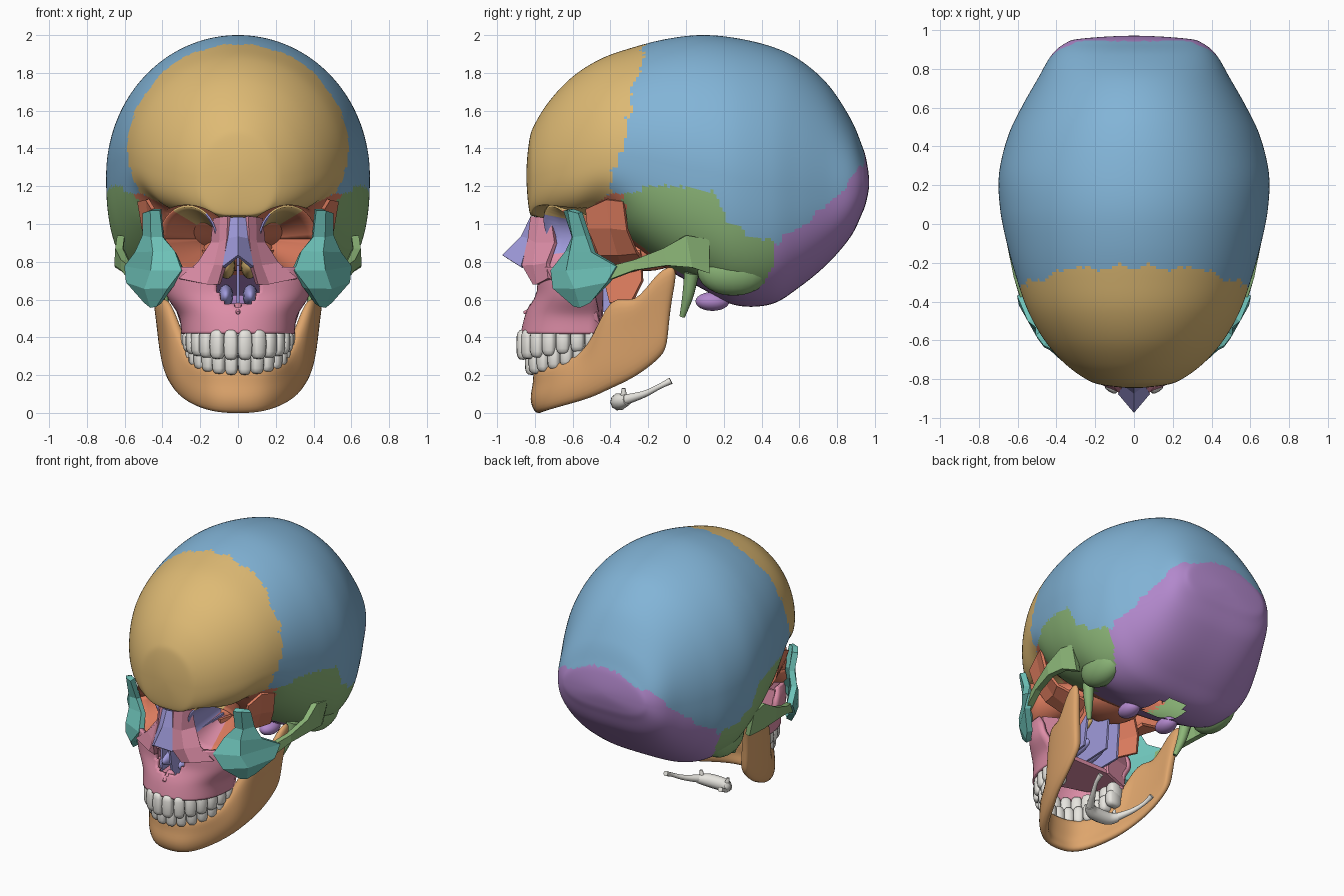
import bpy, bmesh, math
from mathutils import Vector, Matrix

if "Cube" in bpy.data.objects:
    bpy.data.objects.remove(bpy.data.objects["Cube"])


def material(name, *rgb):
    m = bpy.data.materials.new(name)
    m.diffuse_color = [((c / 255 + .055) / 1.055) ** 2.4 for c in rgb] + [1]
    m.use_nodes = True
    m.node_tree.nodes["Principled BSDF"].inputs["Base Color"].default_value = m.diffuse_color
    return m


BLUE = material("blue", 130, 180, 215)
GOLD = material("gold", 222, 186, 116)
GREEN = material("green", 140, 182, 120)
PURPLE = material("purple", 178, 136, 204)
TEAL = material("teal", 110, 195, 185)
PINK = material("pink", 222, 142, 168)
LAVENDER = material("lavender", 160, 155, 220)
RED = material("coral", 222, 125, 95)
PEACH = material("peach", 222, 165, 108)
WHITE = material("ivory", 232, 230, 224)


def spline(pts, n):
    """Catmull-Rom through pts; the two end points only steer the tangents."""
    out = []
    for a, b, c, d in zip(pts, pts[1:], pts[2:], pts[3:]):
        for k in range(n):
            t = k / n
            out.append([.5 * (2 * q + (r - p) * t + (2 * p - 5 * q + 4 * r - s) * t * t
                              + (3 * q - p - 3 * r + s) * t ** 3) for p, q, r, s in zip(a, b, c, d)])
    return out + [list(pts[-2])]


def lerp(table, v):
    for (a, fa), (b, fb) in zip(table, table[1:]):
        if v <= b:
            return fa + (fb - fa) * max(0, (v - a) / (b - a))
    return table[-1][1]


def add(name, data, mats, mirror=False):
    for m in mats:
        data.materials.append(m)
    ob = bpy.data.objects.new(name, data)
    bpy.context.collection.objects.link(ob)
    if mirror:
        ob.modifiers.new("mirror", 'MIRROR')
    return ob


def mesh(name, verts, faces, mats, mirror=False, flat=False):
    used = {v: i for i, v in enumerate(dict.fromkeys(v for f in faces for v in f))}
    me = bpy.data.meshes.new(name)
    me.from_pydata([verts[v] for v in used], [], [[used[v] for v in f] for f in faces])
    if not flat:
        me.shade_smooth()
    return add(name, me, mats, mirror)


def sheet(name, rows, mats, thick, sub=2, mirror=True, skip=None):
    """Thick plate through rows of points; small unsmoothed plates stay faceted."""
    n = len(rows[0])
    verts = [Vector(p) for r in rows for p in r]
    faces = [(i * n + j, i * n + j + 1, i * n + n + j + 1, i * n + n + j)
             for i in range(len(rows) - 1) for j in range(n - 1)]
    if skip:
        faces = [f for f in faces if not skip(sum((verts[v] for v in f), Vector()) / 4)]
    ob = mesh(name, verts, faces, mats, mirror, sub == 0 and n < 10)
    s = ob.modifiers.new("thickness", 'SOLIDIFY')
    s.thickness, s.offset = thick, 0
    if sub:
        m = ob.modifiers.new("smooth", 'SUBSURF')
        m.levels = m.render_levels = sub
    return ob


def tube(name, pts, mat, mirror=True):
    cu = bpy.data.curves.new(name, 'CURVE')
    cu.dimensions, cu.bevel_depth, cu.bevel_resolution, cu.use_fill_caps = '3D', 1, 3, True
    path = spline([pts[0]] + pts + [pts[-1]], 5)
    sp = cu.splines.new('POLY')
    sp.points.add(len(path) - 1)
    for p, (x, y, z, r) in zip(sp.points, path):
        p.co, p.radius = (x, y, z, 1), r
    return add(name, cu, [mat], mirror)


def ellipsoid(name, centre, radii, mat, mirror=True):
    bm = bmesh.new()
    bmesh.ops.create_uvsphere(bm, u_segments=20, v_segments=12, radius=1,
                              matrix=Matrix.Translation(centre) @ Matrix.Diagonal((*radii, 1)))
    me = bpy.data.meshes.new(name)
    bm.to_mesh(me)
    bm.free()
    me.shade_smooth()
    return add(name, me, [mat], mirror)


# Cranial vault: sections of y, top z, bottom z, half width, height of widest point
SECTIONS = [(-.845, 1.26, 1.26, 0, 1.26), (-.83, 1.44, 1.07, .16, 1.25), (-.80, 1.53, 1.04, .245, 1.25),
            (-.72, 1.655, 1.03, .355, 1.27), (-.60, 1.78, 1.03, .46, 1.3), (-.45, 1.875, 1.03, .545, 1.34),
            (-.28, 1.935, .89, .605, 1.35), (-.10, 1.98, .76, .655, 1.32), (.08, 2.0, .66, .69, 1.28),
            (.26, 1.985, .57, .695, 1.24), (.45, 1.94, .575, .65, 1.2), (.60, 1.87, .665, .58, 1.18),
            (.75, 1.74, .79, .495, 1.17), (.87, 1.56, .93, .425, 1.18), (.93, 1.42, 1.05, .355, 1.2),
            (.955, 1.34, 1.12, .27, 1.21), (.97, 1.22, 1.22, 0, 1.22)]
CORONAL = [(1.16, -.4), (1.29, -.39), (1.42, -.32), (1.66, -.29), (1.95, -.22)]
SQUAMOUS = [(-.4, 1.14), (-.32, 1.16), (-.17, 1.2), (0, 1.21), (.15, 1.17), (.21, 1.03), (.34, .93), (.47, .9)]
LAMBDOID = [(.47, .9), (.6, .97), (.68, 1.05), (.79, 1.13), (.87, 1.24), (.95, 1.33)]
MASTOID = [(.12, .5), (.18, .62), (.41, .68), (.47, .8)]


def bone(c):
    """Which bone a point of the vault belongs to, with jagged sutures."""
    x, y, z = c
    ax = abs(x)
    jag = .011 * math.sin(70 * z + 50 * ax) + .008 * math.sin(131 * (ax + y))
    if z < .8 and (x / .12) ** 2 + ((y - .3) / .16) ** 2 < 1:
        return None
    if z < 1 and ax < (.33 if y < .05 else .42) and y < .47:
        return "sphenoid_base" if y < -.05 else "occipital"
    if -.52 < y < -.33 + jag and z < 1.16 + .67 * min(0, y + .4):
        return "sphenoid_base"
    if y < lerp(CORONAL, z) + jag:
        return "frontal"
    peak = .09 * max(0, 1 - ax / .25) if y > .8 else 0
    if z < (lerp(LAMBDOID, y) + jag + peak if y > .47 else lerp(MASTOID, y)):
        return "occipital"
    if y <= .47 and z < lerp(SQUAMOUS, y) + jag:
        return "temporal_right" if x > 0 else "temporal_left"
    return "parietal_right" if x > .015 * math.sin(40 * y) else "parietal_left"


def cranium(segs=240):
    flip = lambda s: (s[0], s[2], s[1], -s[3], s[4])
    rows = spline([flip(SECTIONS[1])] + SECTIONS + [flip(SECTIONS[-2])], 11)
    verts, groups = [], {}
    for y, top, bot, w, mid in rows:
        for k in range(segs):
            c, s = math.cos(math.tau * k / segs), math.sin(math.tau * k / segs)
            if s >= 0:
                x, z = w * c, mid + (top - mid) * s
            else:
                x, z = w * math.copysign(abs(c) ** .6, c), mid - (mid - bot) * abs(s) ** .8
            # hollow of the temple and arch of the brow
            x *= 1 - .09 * math.exp(-((y + .42) / .1) ** 2 - ((z - 1.05) / .12) ** 2)
            if y < -.42:
                z = max(z, 1.10 - 2.2 * (abs(x) - .27) ** 2)
            verts.append(Vector((x, y, z)))
    last = len(rows) - 1
    idx = lambda i, k: i * segs + (0 if i in (0, last) else k % segs)
    for i in range(last):
        for k in range(segs):
            f = list(dict.fromkeys((idx(i, k), idx(i + 1, k), idx(i + 1, k + 1), idx(i, k + 1))))
            name = bone(sum((verts[v] for v in f), Vector()) / len(f))
            if name:
                groups.setdefault(name, []).append(f)
    colours = {"frontal": GOLD, "parietal": BLUE, "temporal": GREEN, "occipital": PURPLE, "sphenoid": RED}
    for name, faces in groups.items():
        mesh(name, verts, faces, [colours[name.split("_")[0]]])


cranium()

# Skull base
ellipsoid("mastoid", (.48, .25, .75), (.1, .19, .13), GREEN)
ellipsoid("occipital_condyle", (.16, .14, .59), (.06, .09, .05), PURPLE)
ellipsoid("sphenoid_body", (0, -.22, .85), (.2, .2, .1), RED, False)
tube("styloid", [(.42, .03, .74, .04), (.40, .01, .62, .03), (.37, -.02, .51, .015)], GREEN)
sheet("zygomatic_arch", [[(.55, -.44, .69), (.55, -.42, .77)], [(.60, -.27, .755), (.60, -.27, .81)],
                         [(.635, -.1, .78), (.63, -.12, .87)], [(.63, .03, .77), (.62, .0, .94)],
                         [(.58, .12, .74), (.62, .12, .92)]], [GREEN], .04, 0)
sheet("sphenoid_wing", [[(.45, -.53, 1.08), (.48, -.42, 1.13), (.525, -.33, 1.12)],
                        [(.42, -.52, .98), (.46, -.40, .98), (.5, -.31, .97)],
                        [(.37, -.46, .84), (.39, -.36, .84), (.44, -.26, .85)],
                        [(.18, -.42, .76), (.2, -.32, .74), (.24, -.2, .78)]], [RED], .02, 0)
sheet("pterygoid_plate", [[(.15, -.43, .86), (.2, -.24, .86)], [(.16, -.43, .7), (.23, -.23, .7)],
                          [(.17, -.4, .58), (.26, -.28, .6)]], [RED], .025, 0)

# Eye sockets: funnels coloured by wall
rings = []
for i in range(7):
    t = i / 6
    rings.append([])
    for k in range(37):
        c, s = math.cos(math.tau * k / 36), math.sin(math.tau * k / 36)
        rings[-1].append((.265 + (.13 - .265) * t + c * (.15 - .12 * t),
                          -.64 + (.09 * c - .07 * abs(s)) * (1 - t) + .42 * t,
                          .92 + s * (.175 - .135 * t)))
rings.append([(.13, -.21, .92)] * 37)
orbit = sheet("eye_socket", rings, [RED, GOLD, LAVENDER, PINK], .01, 0)
for n, p in enumerate(orbit.data.polygons):
    a = (n % 36) * 10
    if n < 36 * 5:
        p.material_index = 1 if 60 <= a < 130 else 2 if 130 <= a < 210 else 3 if 210 <= a < 270 else 0

# Cheekbone
sheet("cheekbone", [[(.41, -.63, 1.075), (.455, -.61, 1.075), (.49, -.56, 1.06)],
                    [(.395, -.585, .93), (.45, -.585, .93), (.49, -.52, .94)],
                    [(.33, -.62, .85), (.44, -.60, .85), (.53, -.49, .85)],
                    [(.29, -.70, .75), (.45, -.62, .75), (.585, -.36, .775)],
                    [(.36, -.69, .66), (.48, -.58, .66), (.575, -.41, .69)],
                    [(.42, -.58, .57), (.45, -.55, .565), (.48, -.5, .59)]], [TEAL], .04, 0)

# Upper jaw: U-shaped levels of z, half width, front y, back y, with the nose opening left out
LEVELS = [(.40, .28, -.86, -.46), (.42, .285, -.86, -.46), (.52, .30, -.835, -.46), (.62, .36, -.79, -.48),
          (.70, .365, -.78, -.5), (.77, .34, -.77, -.55), (.80, .33, -.76, -.56)]


def arc(w, front, back, a, power=.65):
    return w * math.sin(a), back + (front - back) * max(0, math.cos(a)) ** power


sheet("upper_jaw", [[(*arc(w, f, b, math.pi * (k / 60 - .5)), z) for k in range(61)]
                    for z, w, f, b in spline(LEVELS, 6)], [PINK], .03, 0, False,
      lambda c: c.y < -.6 and ((c.x / .11) ** 2 + ((c.z - .67) / .11) ** 2 < 1 or c.z > .7 and abs(c.x) < .09))
sheet("nose_side", [[(.045, -.815, 1.04), (.085, -.77, 1.035), (.12, -.71, 1.03)],
                    [(.05, -.83, .92), (.09, -.79, .9), (.135, -.69, .9)],
                    [(.07, -.86, .78), (.12, -.80, .78), (.21, -.73, .79)],
                    [(.10, -.80, .68), (.16, -.78, .68), (.31, -.72, .71)]], [PINK], .025, 0)
sheet("palate", [[(0, -.8, .5), (0, -.46, .5)], [(.25, -.72, .5), (.27, -.46, .5)]], [PINK], .03, 0)
sheet("jaw_back", [[(.29, -.46, .43), (.15, -.45, .48)], [(.35, -.5, .62), (.14, -.45, .62)],
                   [(.35, -.53, .76), (.13, -.45, .78)]], [PINK], .02, 0)
tube("nasal_spine", [(0, -.77, .55, .035), (0, -.86, .53, .008)], PINK, False)

# Nose: bridge, partition and inner shells
sheet("nasal_bone", [[(0, -.815, 1.035), (.05, -.80, 1.03)], [(0, -.865, .93), (.05, -.825, .92)],
                     [(0, -.965, .83), (.075, -.87, .77)]], [LAVENDER], .02, 0)
sheet("nasal_partition", [[(0, -.76, .52), (0, -.28, .54)], [(0, -.8, .78), (0, -.25, .86)]],
      [LAVENDER], .015, 0, False)
ellipsoid("lower_nasal_shell", (.065, -.58, .62), (.04, .2, .06), LAVENDER)
ellipsoid("upper_nasal_shell", (.06, -.56, .78), (.045, .2, .07), GOLD)
sheet("nasal_wall", [[(.12, -.72, .52), (.14, -.34, .54)], [(.12, -.7, .85), (.13, -.3, .88)]], [LAVENDER], .015, 0)

# Lower jaw: columns from the lower border to the upper border
sheet("lower_jaw", [[(0, -.77, -.005), (0, -.81, .07), (0, -.785, .15), (0, -.79, .24)],
                    [(.11, -.77, .0), (.13, -.79, .08), (.14, -.765, .15), (.14, -.77, .24)],
                    [(.21, -.67, .03), (.235, -.66, .11), (.24, -.64, .18), (.23, -.65, .27)],
                    [(.285, -.50, .075), (.31, -.5, .17), (.30, -.5, .25), (.27, -.5, .34)],
                    [(.325, -.42, .115), (.35, -.42, .27), (.355, -.43, .44), (.385, -.40, .66)],
                    [(.365, -.27, .18), (.38, -.27, .32), (.39, -.28, .45), (.41, -.27, .56)],
                    [(.385, -.14, .28), (.40, -.14, .45), (.42, -.15, .6), (.44, -.15, .77)],
                    [(.385, -.10, .34), (.40, -.09, .47), (.42, -.07, .62), (.45, -.03, .80)]], [PEACH], .06)


def teeth(name, count, w, front, back, z, half, rise):
    """Row of rounded teeth, evenly spaced along the jaw arc."""
    path = [Vector((*arc(w, front, back, math.pi * (k / 400 - .5), .8), 0)) for k in range(401)]
    dist = [0]
    for a, b in zip(path, path[1:]):
        dist.append(dist[-1] + (b - a).length)
    pitch = dist[-1] / count
    bm = bmesh.new()
    for n in range(count):
        k = min(range(3, 398), key=lambda q: abs(dist[q] - (n + .5) * pitch))
        d = path[k + 3] - path[k - 3]
        rear = (path[k].y - front) / (back - front)
        place = (Matrix.Translation((path[k].x, path[k].y, z + rise * rear))
                 @ Matrix.Rotation(math.atan2(d.y, d.x), 4, 'Z')
                 @ Matrix.Diagonal((pitch * .5, .035 + .02 * rear, half * (1 - .2 * rear), 1)))
        for v in bmesh.ops.create_uvsphere(bm, u_segments=12, v_segments=8, radius=1)["verts"]:
            v.co = place @ Vector([math.copysign(abs(c) ** .6, c) for c in v.co])
    me = bpy.data.meshes.new(name)
    bm.to_mesh(me)
    bm.free()
    me.shade_smooth()
    add(name, me, [WHITE])


teeth("upper_teeth", 14, .25, -.865, -.46, .36, .08, .04)
teeth("lower_teeth", 14, .235, -.82, -.46, .27, .07, .07)

# Throat bone
tube("throat_bone_body", [(-.12, -.31, .07, .03), (-.06, -.35, .06, .045), (.06, -.35, .06, .045),
                          (.12, -.31, .07, .03)], WHITE, False)
tube("throat_bone_horn", [(.11, -.32, .07, .028), (.17, -.22, .1, .018), (.21, -.14, .14, .014),
                          (.22, -.08, .17, .018)], WHITE)
tube("throat_bone_spur", [(.1, -.33, .08, .02), (.11, -.33, .13, .01)], WHITE)
